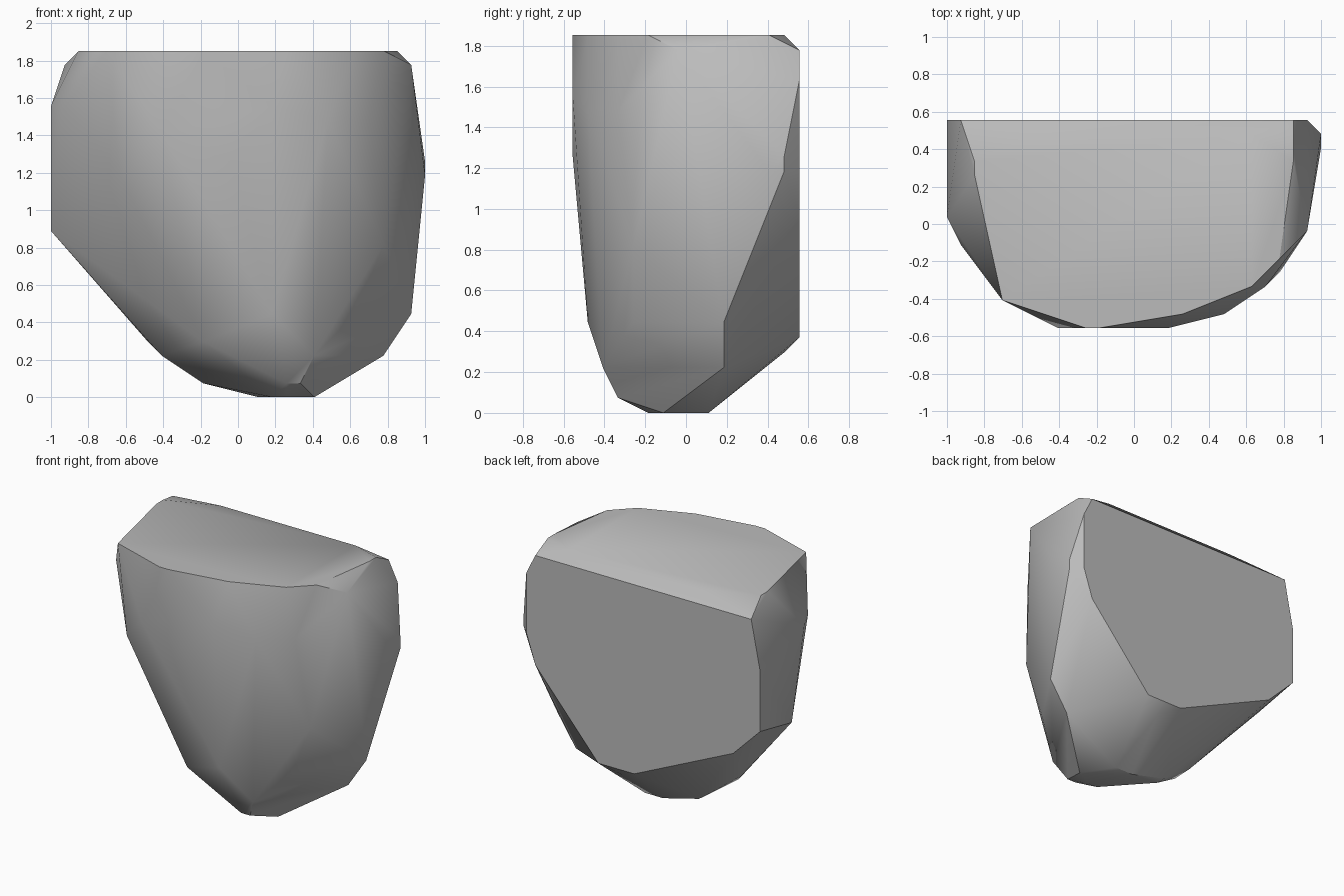
import bpy
import bmesh
import math
from mathutils import Vector

default_cube = bpy.data.objects.get("Cube")
if default_cube:
    bpy.data.objects.remove(default_cube, do_unlink=True)

# The boulder is chipped on a regular lattice: width, depth and height in cells
WIDTH, DEPTH, HEIGHT = 27, 15, 25
CELL = 2 / WIDTH


def lattice_point(x, y, z):
    """Turn lattice cells into centred model units."""
    return Vector((x - WIDTH / 2, y - DEPTH / 2, z)) * CELL


# Flat cuts, each a profile lying in one plane
top_cut = [(4, 2), (10, 0), (11, 0), (17, 1), (22, 3), (24, 5), (25, 12),
           (25, 13), (22, 14), (16, 14), (7, 14), (2, 12), (2, 11)]
back_cut = [(25, 24), (26, 22), (26, 16), (25, 13), (18, 5), (14, 5),
            (3, 10), (0, 13), (0, 19), (1, 24)]
front_cut = [(8, 19), (16, 21), (13, 17)]
left_cut = [(8, 21), (10, 12)]
base_cut = [(15, 9), (17, 9), (19, 6), (17, 5), (16, 5)]

# Rounded corners between the cuts
right_corners = [(26, 7, 24), (27, 14, 17), (27, 13, 16), (27, 14, 16),
                 (26, 10, 6), (24, 10, 3)]
front_corners = [(20, 1, 20), (23, 3, 20), (24, 4, 11), (22, 4, 6),
                 (16, 1, 6), (5, 2, 16), (1, 6, 21)]
lower_corners = [(11, 3, 4), (17, 3, 1), (18, 3, 1), (19, 2, 3),
                 (11, 8, 1), (11, 9, 1), (8, 7, 3), (7, 8, 4), (16, 14, 4)]

corners = right_corners + front_corners + lower_corners
corners += [(x, y, HEIGHT) for x, y in top_cut]
corners += [(x, DEPTH, z) for x, z in back_cut]
corners += [(x, 0, z) for x, z in front_cut]
corners += [(0, y, z) for y, z in left_cut]
corners += [(x, y, 0) for x, y in base_cut]

# Wrap the corners in a convex skin and merge coplanar triangles
bm = bmesh.new()
for corner in corners:
    bm.verts.new(lattice_point(*corner))
bmesh.ops.remove_doubles(bm, verts=bm.verts, dist=CELL / 100)
bmesh.ops.convex_hull(bm, input=bm.verts, use_existing_faces=False)
loose = [v for v in bm.verts if not v.link_faces]
bmesh.ops.delete(bm, geom=loose, context='VERTS')
bmesh.ops.dissolve_limit(bm, angle_limit=math.radians(0.5),
                         verts=bm.verts, edges=bm.edges)
bmesh.ops.recalc_face_normals(bm, faces=bm.faces)
mesh = bpy.data.meshes.new("boulder")
bm.to_mesh(mesh)
bm.free()

boulder = bpy.data.objects.new("boulder", mesh)
bpy.context.collection.objects.link(boulder)

# Plain stone grey
stone = bpy.data.materials.new("stone_grey")
stone.use_nodes = True
grey = (0.5, 0.5, 0.5, 1)
stone.diffuse_color = grey
stone.node_tree.nodes["Principled BSDF"].inputs["Base Color"].default_value = grey
mesh.materials.append(stone)

# Soft shading with the hard chipped edges kept
bpy.ops.object.select_all(action='DESELECT')
boulder.select_set(True)
bpy.context.view_layer.objects.active = boulder
bpy.ops.object.shade_smooth_by_angle(angle=math.radians(30))
